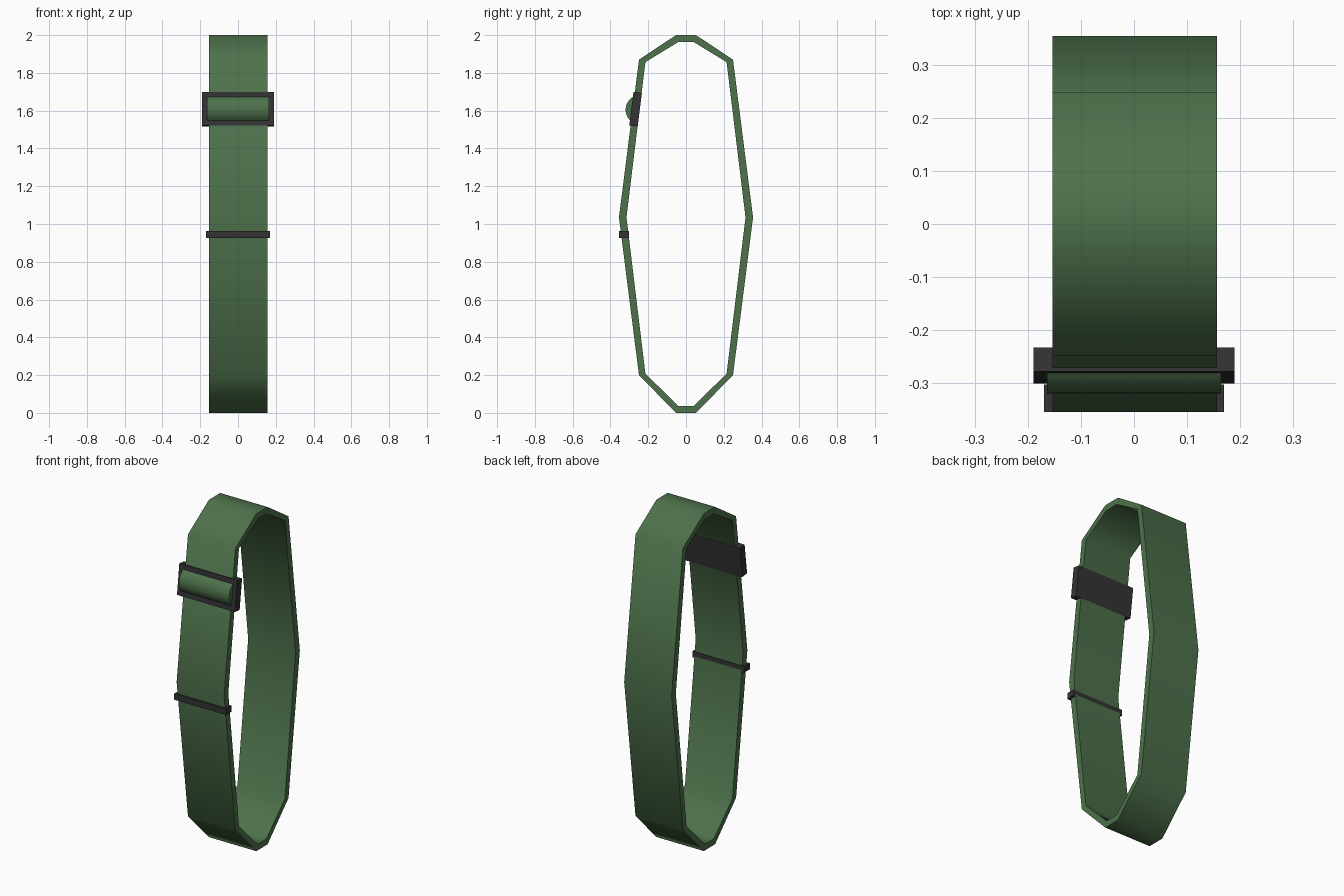
import bpy, bmesh, math
from mathutils import Matrix, Vector

if "Cube" in bpy.data.objects:
    bpy.data.objects.remove(bpy.data.objects["Cube"])


def material(name, rgb):
    m = bpy.data.materials.new(name)
    m.diffuse_color = (*rgb, 1)
    m.use_nodes = True
    m.node_tree.nodes["Principled BSDF"].inputs["Base Color"].default_value = m.diffuse_color
    return m


GREEN = material("green webbing", (0.075, 0.165, 0.070))
DARK = material("dark plastic", (0.033, 0.033, 0.035))


def finish(name, bm, mat, smooth=None):
    bmesh.ops.recalc_face_normals(bm, faces=bm.faces)
    me = bpy.data.meshes.new(name)
    bm.to_mesh(me)
    bm.free()
    ob = bpy.data.objects.new(name, me)
    bpy.context.collection.objects.link(ob)
    me.materials.append(mat)
    if smooth:
        bpy.ops.object.select_all(action='DESELECT')
        ob.select_set(True)
        bpy.context.view_layer.objects.active = ob
        bpy.ops.object.shade_smooth_by_angle(angle=math.radians(smooth))
    return ob


def box(name, size, loc, tilt=0):
    bm = bmesh.new()
    bmesh.ops.create_cube(bm, size=1)
    bm.transform(Matrix.Translation(loc) @ Matrix.Rotation(tilt, 4, 'X')
                 @ Matrix.Diagonal((*size, 1)))
    return finish(name, bm, DARK)


def loop_points(quarter):
    """Mirror the upper +y points (top to widest) into a closed loop."""
    right = quarter + [(y, 2 - z) for y, z in reversed(quarter[:-1])]
    return right + [(-y, z) for y, z in reversed(right)]


# Strap loop: ten-sided ring swept across x
outer = loop_points([(0.053, 2.0), (0.249, 1.87), (0.355, 1.0)])
inner = loop_points([(0.041, 1.963), (0.215, 1.857), (0.315, 1.0)])
# widest point sits slightly above the middle
outer = [(y, 1.035 if z == 1.0 else (z + 0.07 if abs(z - 0.13) < 0.01 else z)) for y, z in outer]
inner = [(y, 1.035 if z == 1.0 else (z + 0.065 if abs(z - 0.143) < 0.01 else z)) for y, z in inner]
bm = bmesh.new()
rings = [[bm.verts.new((x, y, z)) for y, z in pts]
         for x, pts in ((-0.154, outer), (0.157, outer), (0.157, inner), (-0.154, inner))]
n = len(outer)
for k in range(4):
    a, b = rings[k], rings[(k + 1) % 4]
    for i in range(n):
        j = (i + 1) % n
        bm.faces.new((a[i], a[j], b[j], b[i]))
finish("strap_loop", bm, GREEN, 60)

# Buckle plate, tilted along the strap
tilt = math.radians(-7.2)
centre = Vector((0, -0.267, 1.608))
box("buckle_plate", (0.38, 0.045, 0.18), centre, tilt)

# Strap fold bulging out of the buckle: shallow arc extruded in x
half, rise, steps = 0.063, 0.031, 12
radius = (half * half + rise * rise) / (2 * rise)
sweep = math.asin(half / radius)
arc = []
for i in range(steps + 1):
    t = -sweep + 2 * sweep * i / steps
    arc.append((-0.0215 - (radius * math.cos(t) - radius + rise), radius * math.sin(t)))
bm = bmesh.new()
face = bm.faces.new([bm.verts.new((-0.164, y, z)) for y, z in arc])
ext = bmesh.ops.extrude_face_region(bm, geom=[face])
bmesh.ops.translate(bm, vec=(0.328, 0, 0),
                    verts=[v for v in ext["geom"] if isinstance(v, bmesh.types.BMVert)])
bm.transform(Matrix.Translation(centre) @ Matrix.Rotation(tilt, 4, 'X'))
finish("strap_fold", bm, GREEN, 40)

# Small keeper bar around the strap
box("strap_keeper", (0.34, 0.052, 0.036), (0, -0.329, 0.944))
